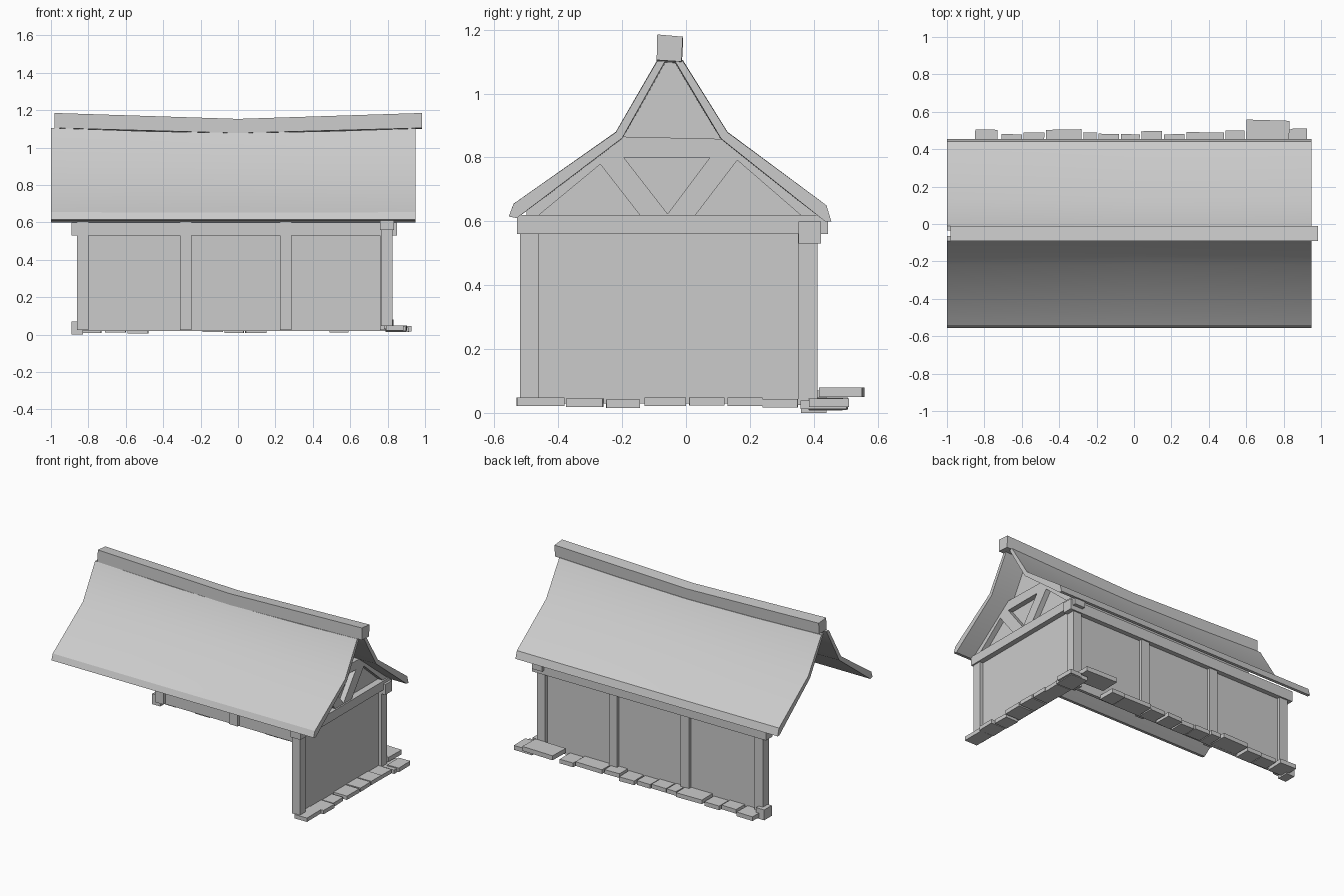
import bpy, bmesh, random
from mathutils import Matrix, Vector

if "Cube" in bpy.data.objects:
    bpy.data.objects.remove(bpy.data.objects["Cube"])

random.seed(4)


def add_object(name, bm, smooth=False):
    bmesh.ops.recalc_face_normals(bm, faces=bm.faces[:])
    me = bpy.data.meshes.new(name)
    bm.to_mesh(me)
    bm.free()
    ob = bpy.data.objects.new(name, me)
    bpy.context.collection.objects.link(ob)
    if smooth:
        bpy.ops.object.select_all(action='DESELECT')
        ob.select_set(True)
        bpy.context.view_layer.objects.active = ob
        bpy.ops.object.shade_smooth_by_angle(angle=0.6)
    return ob


def box(name, lo, hi, tilt=0.0):
    lo, hi = Vector(lo), Vector(hi)
    bm = bmesh.new()
    m = (Matrix.Translation((lo + hi) / 2) @ Matrix.Rotation(tilt, 4, 'Z')
         @ Matrix.Diagonal((*(hi - lo), 1)))
    bmesh.ops.create_cube(bm, size=1, matrix=m)
    return add_object(name, bm)


def loft(name, profile, stations, smooth=False):
    """Sweep a (y, z) outline along x; each station is (x, sag weight)."""
    bm = bmesh.new()
    rings = []
    for x, sag in stations:
        # sag only lowers the upper part, so the eaves stay straight
        rings.append([bm.verts.new((x, y, z - sag * max(0, (z - 0.62) / 0.5)))
                      for y, z in profile])
    n = len(profile)
    for a, b in zip(rings, rings[1:]):
        for i in range(n):
            j = (i + 1) % n
            bm.faces.new((a[i], a[j], b[j], b[i]))
    bm.faces.new(rings[0])
    bm.faces.new(rings[-1])
    return add_object(name, bm, smooth)


# Roof: two sagging bell-cast slopes
stations = [(-1.0, 0), (-0.5, 0.018), (0, 0.028), (0.5, 0.018), (0.95, 0.003)]
loft("roof_front_slope",
     [(-0.555, 0.615), (-0.54, 0.655), (-0.22, 0.88), (-0.09, 1.105),
      (-0.065, 1.105), (-0.2, 0.862), (-0.53, 0.61)], stations, True)
loft("roof_back_slope",
     [(0.455, 0.60), (0.44, 0.65), (0.13, 0.88), (-0.01, 1.105),
      (-0.035, 1.105), (0.11, 0.86), (0.435, 0.60)], stations, True)

# Ridge beam
loft("ridge_beam", [(-0.092, 1.105), (-0.09, 1.185), (-0.01, 1.178), (-0.014, 1.10)],
     [(-0.98, 0), (0, 0.028), (0.985, 0)])

# Back wall and right wall; the front and left sides are open
box("back_wall", (-0.83, 0.37, 0.02), (0.79, 0.39, 0.6))
box("right_wall", (0.78, -0.5, 0.03), (0.8, 0.39, 0.6))

# Posts
for i, x in enumerate((-0.83, -0.28, 0.255, 0.79)):
    box(f"back_post_{i}", (x - 0.031, 0.35, 0.025), (x + 0.031, 0.412, 0.605))
box("front_right_post", (0.765, -0.52, 0.045), (0.825, -0.46, 0.6))

# Plate and tie beam
box("back_plate_beam", (-0.89, 0.352, 0.53), (0.85, 0.422, 0.60))
box("right_tie_beam", (0.76, -0.53, 0.56), (0.835, 0.445, 0.62))

# Gable infill
loft("gable_panel", [(-0.5, 0.61), (-0.2, 0.865), (-0.065, 1.1), (-0.035, 1.1),
                     (0.11, 0.865), (0.41, 0.61)], [(0.775, 0), (0.79, 0)])

# Gable timbers: collar, crossed struts and rafters
timber = [(0.765, 0), (0.825, 0)]
loft("gable_collar", [(-0.285, 0.80), (-0.2, 0.865), (0.11, 0.858), (0.18, 0.80)], timber)
loft("gable_strut_left", [(-0.285, 0.80), (-0.195, 0.80), (-0.055, 0.62), (-0.145, 0.62)], timber)
loft("gable_strut_right", [(0.075, 0.80), (0.175, 0.81), (0.03, 0.62), (-0.06, 0.62)], timber)
loft("gable_rafter_left", [(-0.5, 0.62), (-0.5, 0.645), (-0.2, 0.865), (-0.2, 0.835),
                           (-0.46, 0.62)], timber)
loft("gable_rafter_right", [(0.41, 0.61), (0.41, 0.64), (0.11, 0.86), (0.11, 0.835),
                            (0.37, 0.61)], timber)

# Footing stones along the back wall: x start, x end, outer y
back = [(-.85, -.73, .505), (-.71, -.60, .48), (-.59, -.48, .49), (-.47, -.28, .505),
        (-.27, -.20, .49), (-.19, -.08, .482), (-.07, .03, .48), (.04, .15, .497),
        (.16, .27, .48), (.28, .48, .49), (.49, .59, .50), (.84, .925, .51)]
for i, (x0, x1, y1) in enumerate(back):
    z = random.uniform(0.006, 0.022)
    box(f"back_stone_{i}", (x0, 0.385, z), (x1, y1, z + 0.028), random.uniform(-.03, .03))
box("large_back_stone", (0.60, 0.42, 0.05), (0.83, 0.555, 0.08), -0.03)
box("corner_stone", (-0.89, 0.36, 0.0), (-0.83, 0.44, 0.07))

# Footing stones along the right wall: y start, y end
right = [(-.53, -.38), (-.375, -.26), (-.25, -.145), (-.13, 0), (.01, .12),
         (.13, .24), (.24, .35), (.36, .505)]
for i, (y0, y1) in enumerate(right):
    z = random.uniform(0.008, 0.024)
    box(f"right_stone_{i}", (0.79, y0, z), (random.uniform(.88, .92), y1, z + 0.026),
        random.uniform(-.03, .03))
